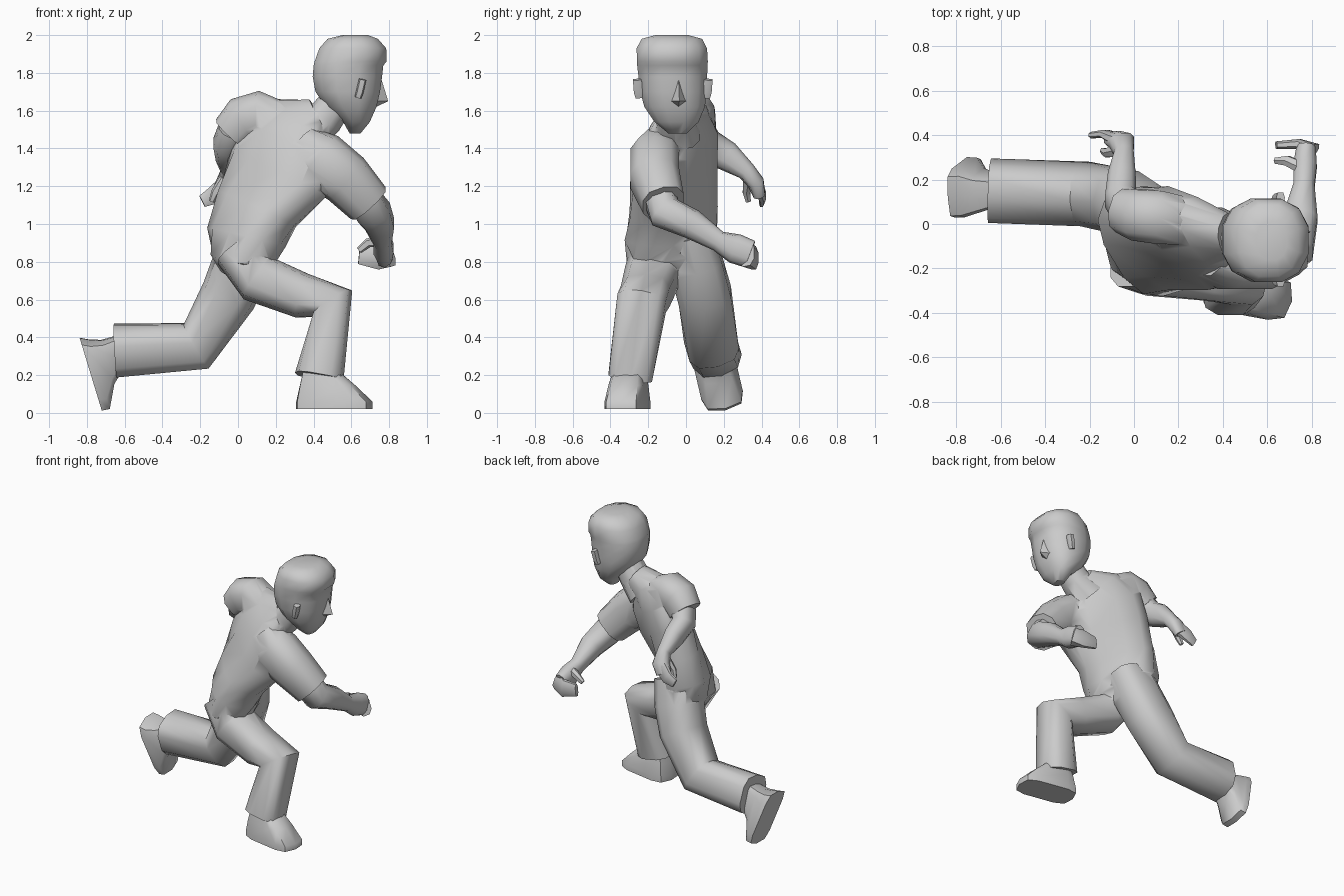
import bpy, bmesh, math
from mathutils import Vector


def shade(ob, angle):
    bpy.ops.object.select_all(action='DESELECT')
    ob.select_set(True)
    bpy.context.view_layer.objects.active = ob
    bpy.ops.object.shade_smooth_by_angle(angle=math.radians(angle))


def finish(name, bm, angle=48):
    bmesh.ops.recalc_face_normals(bm, faces=bm.faces)
    me = bpy.data.meshes.new(name)
    bm.to_mesh(me)
    bm.free()
    ob = bpy.data.objects.new(name, me)
    bpy.context.collection.objects.link(ob)
    shade(ob, angle)
    return ob


def loft(name, rings, side=(0, 1, 0), axis=None, n=10, p=0.8):
    """Skin rings (x, y, z, half width along side, half depth[, own side])."""
    bm = bmesh.new()
    cs = [Vector(r[:3]) for r in rings]
    loops = []
    for i, r in enumerate(rings):
        if axis:
            t = Vector(axis).normalized()
        else:
            t = Vector()
            if i > 0:
                t += (cs[i] - cs[i - 1]).normalized()
            if i < len(cs) - 1:
                t += (cs[i + 1] - cs[i]).normalized()
            t.normalize()
        s = Vector(r[5] if len(r) > 5 else side)
        s = (s - t * s.dot(t)).normalized()
        d = t.cross(s)
        loop = []
        for k in range(n):
            u = 2 * math.pi * (k + 0.5) / n
            c, q = math.cos(u), math.sin(u)
            c = math.copysign(abs(c) ** p, c)
            q = math.copysign(abs(q) ** p, q)
            loop.append(bm.verts.new(cs[i] + s * c * r[3] + d * q * r[4]))
        loops.append(loop)
    for a, b in zip(loops, loops[1:]):
        for k in range(n):
            j = (k + 1) % n
            bm.faces.new((a[k], a[j], b[j], b[k]))
    bm.faces.new(loops[0])
    bm.faces.new(loops[-1])
    return finish(name, bm)


def union(base, others):
    """Fuse clothing parts into one skin without inner walls."""
    for ob in others:
        m = base.modifiers.new("fuse", 'BOOLEAN')
        m.operation, m.solver, m.object = 'UNION', 'EXACT', ob
        bpy.ops.object.select_all(action='DESELECT')
        bpy.context.view_layer.objects.active = base
        base.select_set(True)
        bpy.ops.object.modifier_move_to_index(modifier=m.name, index=0)
        bpy.ops.object.modifier_apply(modifier=m.name)
        bpy.data.objects.remove(ob)
    shade(base, 62)


# Torso, twisted from hips to shoulders
hip, waist, chest = (.25, -.97, 0), (.5, -.82, -.12), (.74, -.56, -.37)
body = loft("clothed_body", [
    (.03, -.06, .75, .13, .12, hip),
    (.03, -.075, .82, .24, .165, hip),
    (.045, -.08, .93, .26, .17, waist),
    (.10, -.065, 1.08, .27, .16, (.6, -.7, -.2)),
    (.215, -.065, 1.27, .315, .155, chest),
    (.275, -.055, 1.42, .31, .15, chest),
    (.34, -.05, 1.515, .22, .12, chest),
    (.43, -.055, 1.565, .11, .09, chest)], n=12)
neck = loft("neck", [(.36, -.05, 1.47, .13, .11), (.46, -.06, 1.56, .095, .10),
                     (.55, -.07, 1.68, .09, .085)])

# Trouser legs
right_leg = loft("right_leg", [
    (-.01, -.14, .86, .15, .12), (.11, -.185, .71, .145, .135),
    (.34, -.215, .62, .135, .12), (.5, -.235, .58, .135, .125),
    (.43, -.295, .19, .12, .13)], p=.7)
tilt = (0, .95, .28)
left_leg = loft("left_leg", [
    (.06, .01, .95, .13, .15), (.015, .055, .78, .145, .155), (-.05, .10, .62, .145, .15),
    (-.22, .135, .355, .14, .135, tilt), (-.65, .15, .33, .138, .14, tilt)], p=.7)

# Sleeves
right_sleeve = loft("right_sleeve", [
    (.34, -.13, 1.42, .11, .11), (.43, -.165, 1.34, .135, .16),
    (.57, -.165, 1.24, .135, .145), (.69, -.12, 1.11, .115, .125)])
left_sleeve = loft("left_sleeve", [
    (.24, .01, 1.53, .11, .11), (.11, .03, 1.575, .125, .13),
    (.03, .04, 1.55, .12, .13), (-.035, .06, 1.48, .105, .11)])
union(body, [right_leg, left_leg, right_sleeve, left_sleeve, neck])

# Head: (z, back x, front x, half width, centre y)
profile = [(1.48, .59, .65, .05, -.045), (1.54, .555, .70, .12, -.05),
           (1.62, .46, .737, .165, -.06), (1.70, .405, .757, .181, -.067),
           (1.78, .39, .768, .187, -.07), (1.84, .395, .775, .192, -.072),
           (1.86, .40, .792, .193, -.072), (1.93, .425, .79, .192, -.075),
           (1.98, .47, .745, .165, -.075), (2.0, .55, .69, .09, -.075)]
loft("head", [((b + f) / 2, y, z, w, (f - b) / 2) for z, b, f, w, y in profile],
     axis=(0, 0, 1), n=12, p=.85)

# Ears
for label, sy in (("right", -1), ("left", 1)):
    y = -.07 + sy * .178
    loft(label + "_ear", [(.635, y, 1.67, .02, .018), (.645, y + sy * .005, 1.70, .025, .02),
                          (.66, y + sy * .01, 1.765, .025, .02)], n=6, p=.6)

# Nose wedge
bm = bmesh.new()
v = [bm.verts.new(c) for c in ((.755, -.04, 1.78), (.735, -.08, 1.65), (.735, 0, 1.65),
                               (.795, -.035, 1.65), (.73, -.04, 1.62))]
for f in ((0, 1, 3), (0, 3, 2), (1, 4, 3), (4, 2, 3), (0, 2, 4, 1)):
    bm.faces.new([v[i] for i in f])
finish("nose", bm)

# Shoes, stacked from sole to ankle
loft("right_shoe", [(.51, -.31, .02, .105, .205), (.51, -.31, .06, .105, .205),
                    (.475, -.305, .145, .095, .15), (.44, -.30, .22, .08, .095)],
     side=(.18, .98, 0), axis=(0, 0, 1), p=.5)
loft("left_shoe", [(-.78, .165, .205, .115, .205), (-.735, .165, .205, .115, .195),
                   (-.69, .15, .27, .09, .12), (-.62, .15, .33, .07, .08)],
     side=(0, .95, .22), axis=(.95, 0, .29), p=.45)

# Right arm, reaching across the front
loft("right_forearm", [(.67, -.135, 1.13, .09, .09), (.72, -.11, 1.06, .095, .095),
                       (.75, .03, 1.0, .08, .08), (.765, .17, .91, .05, .055),
                       (.77, .26, .87, .055, .08), (.775, .34, .84, .045, .075)],
     side=(1, 0, 0))
loft("right_fingers", [(.80, .32, .84, .05, .07), (.74, .36, .82, .025, .065),
                       (.64, .355, .83, .018, .045)], n=8)
loft("right_thumb", [(.76, .25, .91, .03, .03), (.69, .285, .90, .025, .025),
                     (.64, .285, .86, .015, .018)], n=6)

# Left arm, swung back
loft("left_forearm", [(-.025, .07, 1.49, .085, .085), (-.06, .11, 1.42, .075, .09),
                      (-.055, .215, 1.36, .065, .08), (-.045, .32, 1.28, .045, .05),
                      (-.055, .37, 1.22, .06, .045), (-.09, .385, 1.16, .055, .035)],
     side=(1, 0, 0))
loft("left_fingers", [(-.07, .38, 1.20, .03, .055), (-.13, .405, 1.15, .02, .05),
                      (-.19, .40, 1.12, .015, .035)], n=8)
loft("left_thumb", [(-.07, .33, 1.24, .03, .03), (-.12, .32, 1.17, .022, .022),
                    (-.14, .33, 1.12, .015, .015)], n=6)
